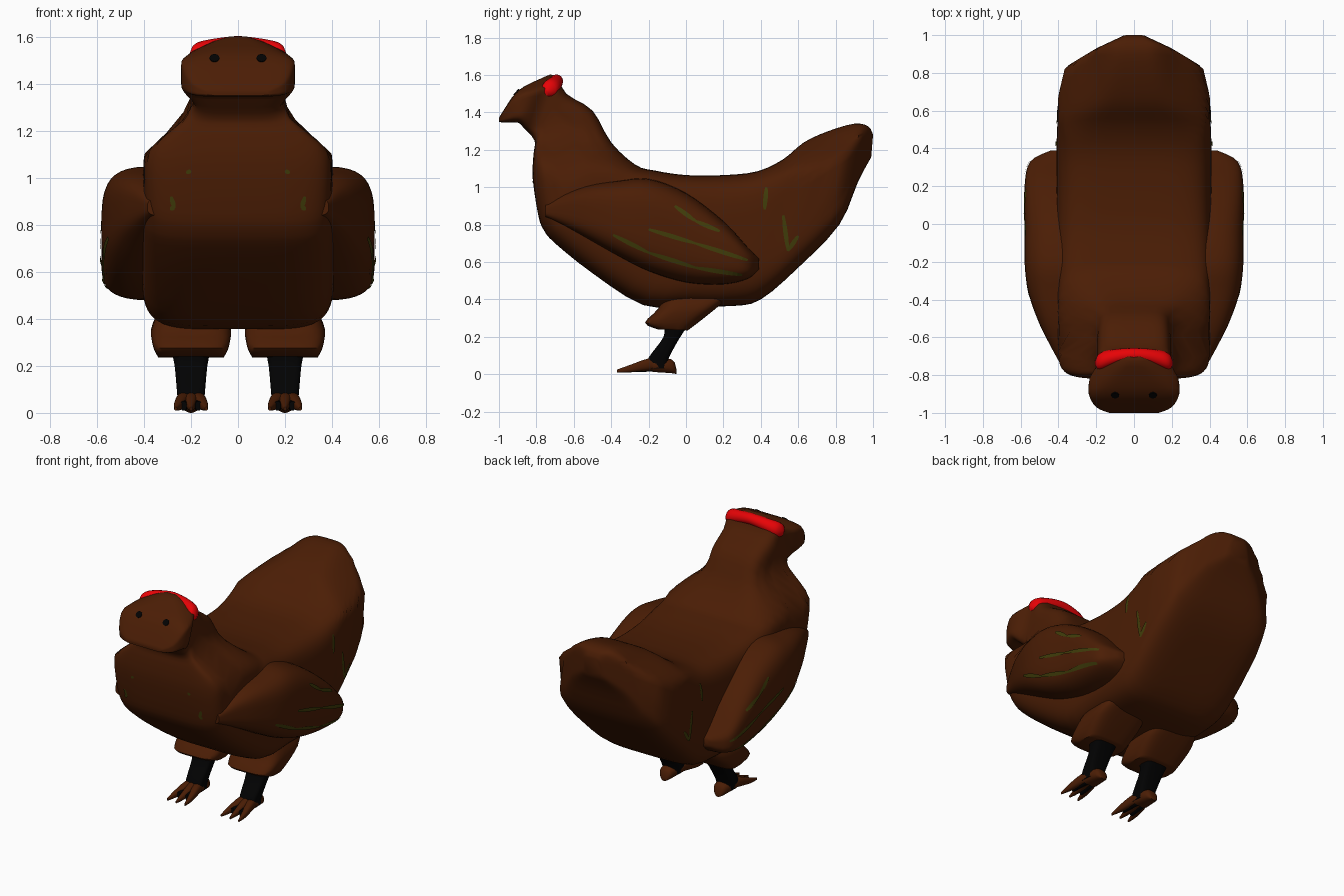
import bpy, bmesh, math
from mathutils import Vector
from mathutils.bvhtree import BVHTree

if "Cube" in bpy.data.objects:
    bpy.data.objects.remove(bpy.data.objects["Cube"])


def material(name, rgb):
    m = bpy.data.materials.new(name)
    m.diffuse_color = (*rgb, 1)
    m.use_nodes = True
    m.node_tree.nodes["Principled BSDF"].inputs["Base Color"].default_value = m.diffuse_color
    return m


BROWN = material("brown feathers", (0.070, 0.0125, 0.0015))
OLIVE = material("olive markings", (0.052, 0.046, 0.003))
BLACK = material("black skin", (0.0006, 0.0006, 0.0007))
RED = material("red comb", (0.80, 0.001, 0.002))


def make_object(name, bm, mat):
    bmesh.ops.recalc_face_normals(bm, faces=bm.faces)
    me = bpy.data.meshes.new(name)
    bm.to_mesh(me)
    me.materials.append(mat)
    ob = bpy.data.objects.new(name, me)
    bpy.context.collection.objects.link(ob)
    bpy.context.view_layer.objects.active = ob
    bpy.ops.object.select_all(action='DESELECT')
    ob.select_set(True)
    bpy.ops.object.shade_smooth_by_angle(angle=math.radians(50))
    tree = BVHTree.FromBMesh(bm)
    bm.free()
    return tree


def smooth_stations(st, n):
    """Catmull-Rom refinement of the station list."""
    out = []
    for i in range(len(st) - 1):
        p0, p1, p2 = st[max(i - 1, 0)], st[i], st[i + 1]
        p3 = st[min(i + 2, len(st) - 1)]
        for k in range(n):
            t = k / n
            out.append([0.5 * (2 * b + (c - a) * t + (2 * a - 5 * b + 4 * c - d) * t * t
                               + (3 * b - a - 3 * c + d) * t ** 3)
                        for a, b, c, d in zip(p0, p1, p2, p3)])
    return out + [list(st[-1])]


def loft(name, st, mat, power=4, side=1, limit=None, seg=32, n=3):
    """Skin boxy rounded sections. Station: y1, z1, y2, z2, half width, centre x."""
    bm = bmesh.new()
    rings = []
    for y1, z1, y2, z2, hw, cx in smooth_stations(st, n):
        ring = []
        for j in range(seg):
            a = 2 * math.pi * (j + 0.5) / seg
            c, s = math.cos(a), math.sin(a)
            u = math.copysign(abs(c) ** (2 / power), c) * hw
            t = (math.copysign(abs(s) ** (2 / power), s) + 1) / 2
            y, z = y2 + (y1 - y2) * t, z2 + (z1 - z2) * t
            if limit:
                u *= min(1, limit(y, z) / hw)
            ring.append(bm.verts.new((side * (cx + u), y, z)))
        rings.append(ring)
    for a, b in zip(rings, rings[1:]):
        for j in range(seg):
            k = (j + 1) % seg
            bm.faces.new((a[j], a[k], b[k], b[j]))
    bm.faces.new(rings[0])
    bm.faces.new(rings[-1])
    return make_object(name, bm, mat)


def table(pts, v):
    for (a, wa), (b, wb) in zip(pts, pts[1:]):
        if v <= b:
            return wa + (wb - wa) * max(0, v - a) / (b - a)
    return pts[-1][1]


def outline(y, z):
    """Half width of the front outline: body, neck and head, or the tapering tail."""
    if y > 0.1:
        w = table([(1.08, 0.42), (1.16, 0.34), (1.25, 0.23), (1.36, 0.13)], z)
        return min(w, table([(0.6, 0.42), (0.83, 0.365), (0.93, 0.2), (1.0, 0.05)], y))
    w = table([(1.08, 0.42), (1.15, 0.35), (1.25, 0.225), (1.31, 0.195), (1.5, 0.195)], z)
    behind = y - (-0.89 + (z - 1.33) * 0.35)
    if z > 1.25:
        w = max(w, 0.245 - 0.05 * min(1, max(0, behind / 0.08)))
    return min(w, table([(1.48, 0.5), (1.5, 0.245), (1.54, 0.195), (1.58, 0.12), (1.61, 0.04)], z))


# Body with head, neck and tail: top point, bottom point, half width
body_st = [
    (-1.0, 1.37, -1.0, 1.35, 0.13), (-0.97, 1.42, -0.97, 1.345, 0.20),
    (-0.90, 1.515, -0.90, 1.345, 0.24), (-0.79, 1.575, -0.87, 1.32, 0.235),
    (-0.70, 1.60, -0.81, 1.25, 0.215), (-0.64, 1.50, -0.815, 1.18, 0.30),
    (-0.50, 1.41, -0.82, 1.05, 0.39), (-0.40, 1.24, -0.79, 0.85, 0.40),
    (-0.27, 1.12, -0.76, 0.77, 0.405), (-0.17, 1.09, -0.70, 0.70, 0.41),
    (0.0, 1.065, -0.50, 0.54, 0.41), (0.2, 1.065, -0.23, 0.37, 0.41),
    (0.38, 1.085, 0.0, 0.365, 0.41), (0.52, 1.15, 0.25, 0.365, 0.41),
    (0.63, 1.24, 0.40, 0.40, 0.405), (0.76, 1.30, 0.60, 0.57, 0.40),
    (0.90, 1.34, 0.82, 0.80, 0.37), (0.975, 1.325, 0.92, 1.03, 0.23),
    (1.0, 1.28, 0.99, 1.16, 0.07)]
body = loft("body", [(*s, 0) for s in body_st], BROWN, power=5, limit=outline, seg=64)

# Wing: y, top, bottom, outer x
wing_st = [(-0.75, 0.91, 0.84, 0.385), (-0.65, 0.965, 0.79, 0.44), (-0.52, 1.01, 0.72, 0.505),
           (-0.36, 1.035, 0.63, 0.56), (-0.2, 1.045, 0.55, 0.58), (0.0, 0.97, 0.49, 0.58),
           (0.2, 0.82, 0.48, 0.58), (0.33, 0.68, 0.51, 0.55), (0.39, 0.62, 0.56, 0.44)]
wing_st = [(y, t, y, b, x - 0.32, 0.32) for y, t, b, x in wing_st]

# Legs: front and back points, half width, centre
thigh_st = [(-0.12, 0.43, 0.25, 0.43, 0.14, 0.2), (-0.15, 0.35, 0.17, 0.36, 0.17, 0.2),
            (-0.22, 0.275, 0.07, 0.28, 0.16, 0.2), (-0.15, 0.24, 0.01, 0.235, 0.14, 0.2)]
shank_st = [(-0.12, 0.27, 0.02, 0.27, 0.085, 0.2), (-0.12, 0.2, -0.03, 0.2, 0.07, 0.2),
            (-0.2, 0.09, -0.09, 0.09, 0.06, 0.2), (-0.22, 0.03, -0.1, 0.03, 0.055, 0.2)]
heel_st = [(-0.18, 0.085, -0.18, 0.012, 0.06, 0.2), (-0.075, 0.08, -0.075, 0.005, 0.045, 0.2),
           (-0.05, 0.02, -0.05, 0.0, 0.015, 0.2)]


def stripe(name, pts, targets, across, width=0.024, steps=10):
    """Thin painted ribbon laid on the surface, from the sides or from the front."""
    for side in (1, -1):
        ray = Vector((-side, 0, 0)) if across else Vector((0, 1, 0))

        def drop(c):
            o = Vector((2 * side, c.x, c.y)) if across else Vector((c.x * side, -2, c.y))
            hits = [h for h in (t.ray_cast(o, ray) for t in targets) if h[0]]
            return min(hits, key=lambda q: q[3])[0] - ray * 0.006

        bm = bmesh.new()
        for p, q in zip(pts, pts[1:]):
            p, q = Vector(p), Vector(q)
            nrm = Vector((-(q - p).y, (q - p).x)).normalized() * width / 2
            prev = None
            for i in range(steps + 1):
                t = i / steps
                c, w = p.lerp(q, t), nrm * (0.5 + 2 * t * (1 - t))
                pair = [bm.verts.new(drop(c + w)), bm.verts.new(drop(c - w))]
                if prev:
                    bm.faces.new((prev[0], prev[1], pair[1], pair[0]))
                prev = pair
        bm.normal_update()
        for f in bm.faces:
            if f.normal.dot(ray) > 0:
                f.normal_flip()
        me = bpy.data.meshes.new(name)
        bm.to_mesh(me)
        bm.free()
        me.materials.append(OLIVE)
        bpy.context.collection.objects.link(bpy.data.objects.new(name, me))


wings = []
for side in (1, -1):
    wings.append(loft("wing", wing_st, BROWN, power=3.5, side=side, n=4, seg=40))
    loft("thigh", thigh_st, BROWN, side=side)
    loft("shank", shank_st, BLACK, side=side, seg=20)
    loft("heel", heel_st, BROWN, power=2.5, side=side, seg=16)
    for dx in (-0.065, 0, 0.065):
        toe = [(-0.12, 0.085, -0.12, 0.02, 0.045, 0.2), (-0.2, 0.085, -0.2, 0.02, 0.03, 0.2 + dx * 0.5),
               (-0.3, 0.05, -0.3, 0.01, 0.018, 0.2 + dx * 0.85), (-0.37, 0.025, -0.37, 0.01, 0.005, 0.2 + dx)]
        loft("toe", toe, BROWN, power=2.5, side=side, seg=16)
    for dx in (-0.032, 0.032):
        web = [(-0.15, 0.06, -0.15, 0.015, 0.02, 0.2 + dx * 0.6),
               (-0.3, 0.05, -0.3, 0.01, 0.014, 0.2 + dx)]
        loft("toe_web", web, BLACK, power=2.5, side=side, seg=12)

    # Eye disc on the head surface
    hit, nrm, _, _ = body.ray_cast(Vector((side * 0.1, -2, 1.508)), Vector((0, 1, 0)))
    bm = bmesh.new()
    bmesh.ops.create_cone(bm, cap_ends=True, segments=16, radius1=0.021, radius2=0.021, depth=0.009)
    bm.transform(Vector(nrm).to_track_quat('Z', 'Y').to_matrix().to_4x4())
    bmesh.ops.translate(bm, verts=bm.verts, vec=hit)
    make_object("eye", bm, BLACK)

# Feather markings on wings, flanks and chest
for line in ([(-0.06, 0.9), (0.05, 0.82), (0.18, 0.765)],
             [(-0.2, 0.775), (0.05, 0.70), (0.33, 0.61)],
             [(-0.39, 0.745), (-0.2, 0.65), (0.05, 0.57), (0.3, 0.53)],
             [(0.43, 1.0), (0.42, 0.88)],
             [(0.52, 0.85), (0.545, 0.66), (0.6, 0.74)]):
    stripe("feather_marking", line, [body] + wings, True)
stripe("chest_marking", [(0.285, 0.92), (0.27, 0.87), (0.29, 0.87)], [body], False, 0.02)
stripe("chest_marking", [(0.20, 1.03), (0.22, 1.02)], [body], False, 0.018)

# Comb: curved band across the back of the head, thicker at both ends
bm = bmesh.new()
rings = []
for i in range(33):
    t = i / 16 - 1
    r = (0.036 + 0.02 * t * t) * math.sqrt(max(0.02, 1 - abs(t) ** 10))
    yc, zc = -0.693 - 0.045 * t * t, 1.567 - 0.05 * abs(t) ** 1.6
    rings.append([bm.verts.new((0.207 * t, yc + r * math.cos(a), zc + r * math.sin(a)))
                  for a in (2 * math.pi * j / 16 for j in range(16))])
for a, b in zip(rings, rings[1:]):
    for j in range(16):
        bm.faces.new((a[j], a[(j + 1) % 16], b[(j + 1) % 16], b[j]))
bm.faces.new(rings[0])
bm.faces.new(rings[-1])
make_object("comb", bm, RED)
